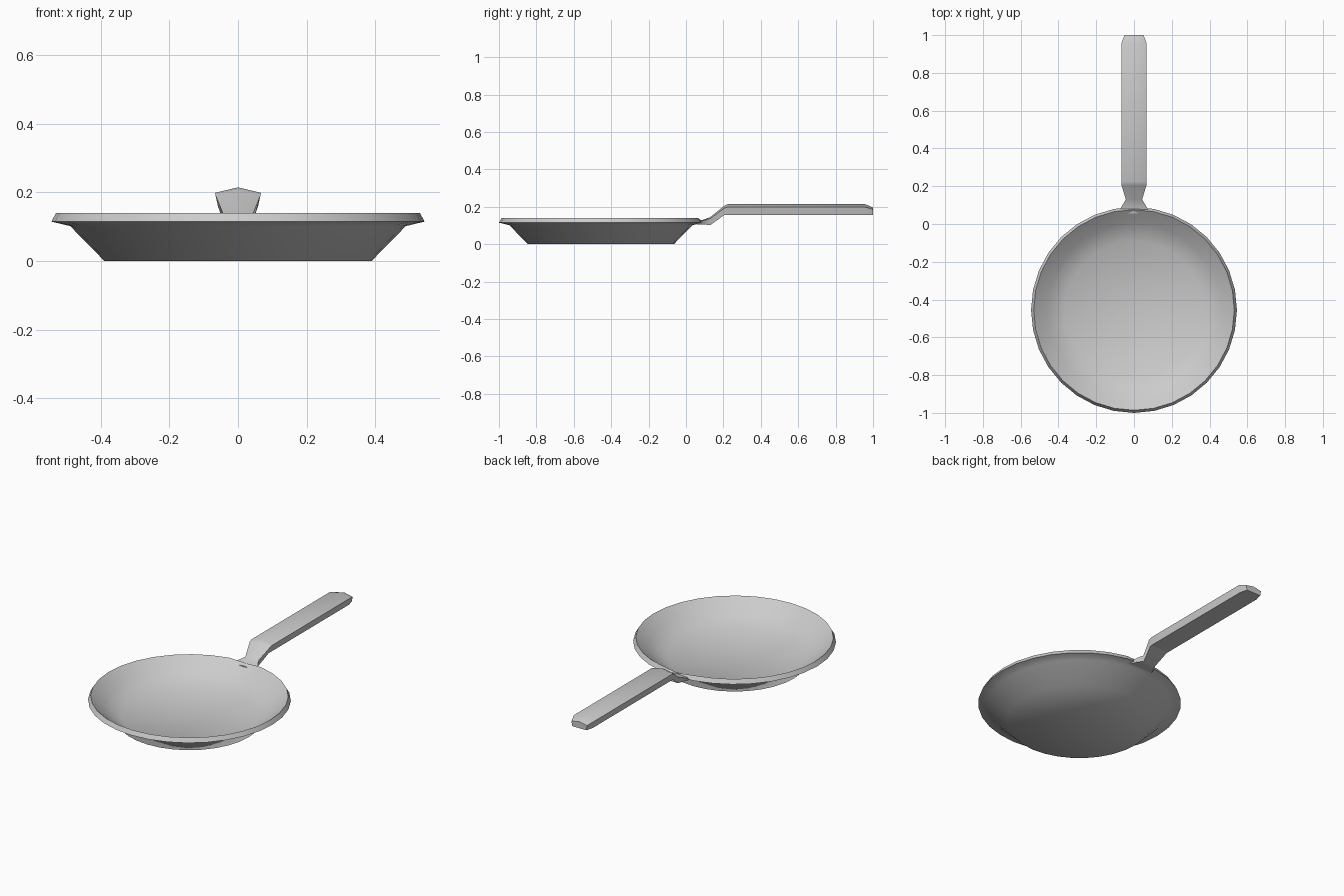
import bpy, bmesh
from math import radians, tau
from mathutils import Vector

if "Cube" in bpy.data.objects:
    bpy.data.objects.remove(bpy.data.objects["Cube"])

CENTRE_Y = -0.455
SEGMENTS = 32


def finish(name, bm, angle):
    bmesh.ops.remove_doubles(bm, verts=bm.verts, dist=1e-4)
    bmesh.ops.recalc_face_normals(bm, faces=bm.faces)
    mesh = bpy.data.meshes.new(name)
    bm.to_mesh(mesh)
    bm.free()
    for p in mesh.polygons:
        p.use_smooth = True
    mesh.set_sharp_from_angle(angle=radians(angle))
    obj = bpy.data.objects.new(name, mesh)
    bpy.context.collection.objects.link(obj)
    return obj


# Pan bowl: one closed radius/height profile spun around the pan's axis
profile = [(0, 0), (0.39, 0), (0.49, 0.102), (0.545, 0.115),
           (0.531, 0.14), (0.46, 0.082), (0.365, 0.027), (0, 0.027)]
bm = bmesh.new()
verts = [bm.verts.new((0, CENTRE_Y + r, z)) for r, z in profile]
edges = [bm.edges.new(pair) for pair in zip(verts, verts[1:])]
bmesh.ops.spin(bm, geom=verts + edges, cent=(0, CENTRE_Y, 0), axis=(0, 0, 1),
               angle=tau, steps=SEGMENTS, use_duplicate=False)
# Rim dips slightly where the handle flows in
for v in bm.verts:
    if abs(v.co.x) < 0.06 and v.co.y > 0 and v.co.z > 0.13:
        v.co.z = 0.131
finish("pan_bowl", bm, 50)

# Handle: five-sided cross-sections lofted along y
# (y, upper half width, lower half width, bottom z, shoulder z, ridge z)
stations = [(0.055, 0.085, 0.075, 0.106, 0.115, 0.123),
            (0.092, 0.066, 0.060, 0.106, 0.126, 0.131),
            (0.130, 0.043, 0.040, 0.102, 0.137, 0.145),
            (0.205, 0.066, 0.057, 0.156, 0.193, 0.205),
            (0.225, 0.067, 0.058, 0.157, 0.199, 0.215),
            (0.955, 0.067, 0.058, 0.157, 0.199, 0.215),
            (1.000, 0.051, 0.047, 0.157, 0.186, 0.196)]
bm = bmesh.new()
rings = []
for y, wide, narrow, low, side, ridge in stations:
    section = [(-narrow, low), (narrow, low), (wide, side), (0, ridge), (-wide, side)]
    rings.append([bm.verts.new(Vector((x, y, z))) for x, z in section])
for a, b in zip(rings, rings[1:]):
    for i in range(5):
        j = (i + 1) % 5
        bm.faces.new((a[i], a[j], b[j], b[i]))
bm.faces.new(rings[0])
bm.faces.new(rings[-1])
finish("handle", bm, 42)
